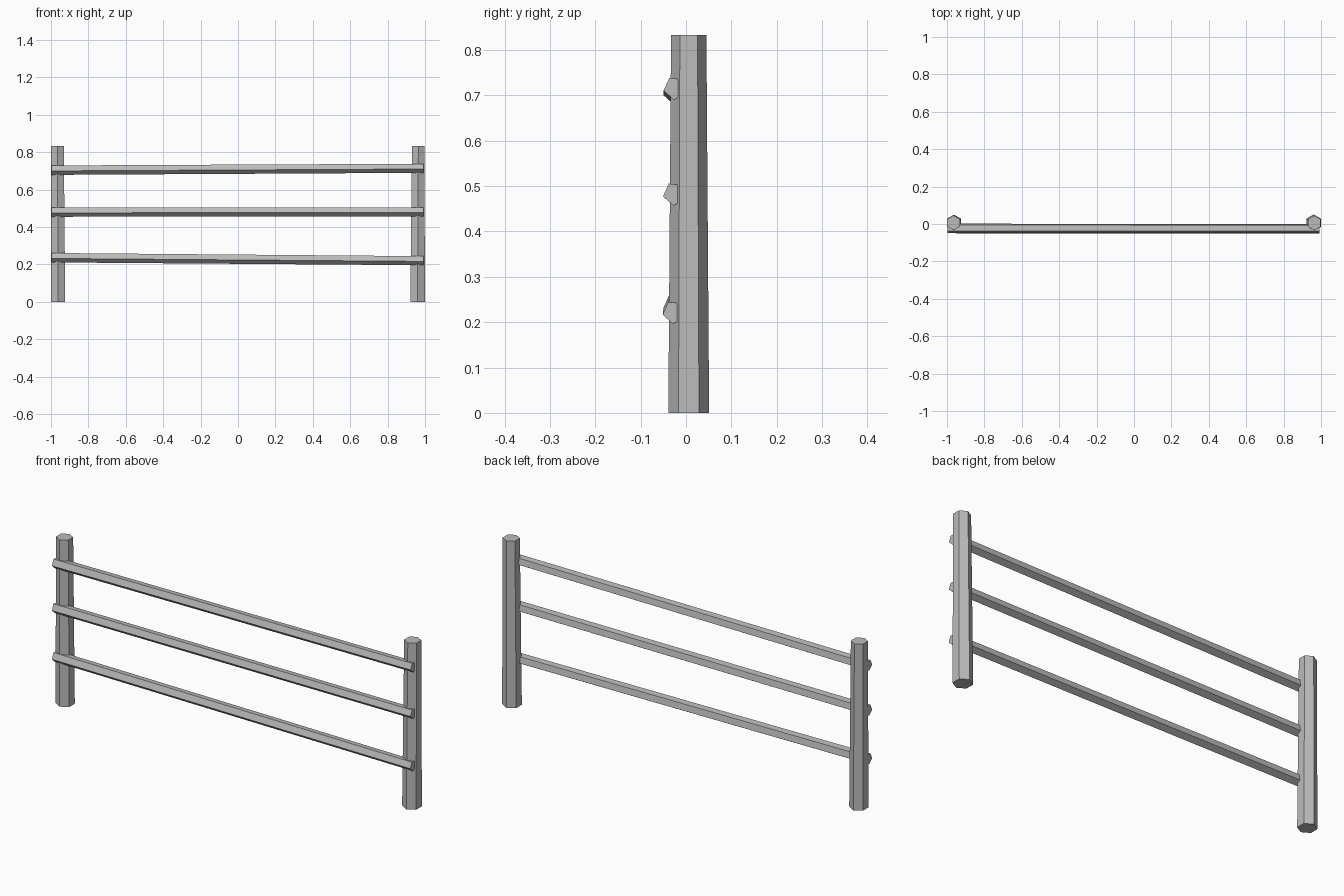
import bpy
import bmesh
from math import cos, sin, radians
from mathutils import Vector

cube = bpy.data.objects.get("Cube")
if cube:
    bpy.data.objects.remove(cube, do_unlink=True)

# Single weathered grey for the whole fence
GREY = (0.5, 0.5, 0.5, 1.0)
grey = bpy.data.materials.new("fence_grey")
grey.use_nodes = True
grey.diffuse_color = GREY
grey.node_tree.nodes["Principled BSDF"].inputs["Base Color"].default_value = GREY


def beam(name, rings, collection):
    """Join two matching polygon rings into a closed flat-sided beam."""
    bm = bmesh.new()
    a, b = [[bm.verts.new(p) for p in ring] for ring in rings]
    n = len(a)
    for i in range(n):
        j = (i + 1) % n
        bm.faces.new((a[i], a[j], b[j], b[i]))
    bm.faces.new(a)
    bm.faces.new(b)
    bmesh.ops.recalc_face_normals(bm, faces=bm.faces)
    mesh = bpy.data.meshes.new(name)
    bm.to_mesh(mesh)
    bm.free()
    mesh.materials.append(grey)
    obj = bpy.data.objects.new(name, mesh)
    collection.objects.link(obj)
    return obj


def ring(center, radius, sides, start, u, v):
    """Regular polygon around a centre, in the plane of axes u and v."""
    angles = [radians(start + 360 * i / sides) for i in range(sides)]
    return [Vector(center) + radius * (cos(t) * Vector(u) + sin(t) * Vector(v))
            for t in angles]


X, Y, Z = (1, 0, 0), (0, 1, 0), (0, 0, 1)
scene_collection = bpy.context.scene.collection

# Tapered six-sided posts: base x, top x, base radius, top radius
HEIGHT = 0.833
for name, x0, x1, r0, r1 in (
    ("right_post", -0.962, -0.965, 0.044, 0.039),
    ("left_post", 0.960, 0.964, 0.045, 0.039),
):
    beam(name, (ring((x0, 0.006, 0), r0, 6, 90, X, Y),
                ring((x1, 0.006, HEIGHT), r1, 6, 90, X, Y)), scene_collection)

# Five-sided rails, slightly crooked: (y, z) at the right and left ends
for name, right_end, left_end in (
    ("lower_rail", (-0.023, 0.238), (-0.026, 0.222)),
    ("middle_rail", (-0.023, 0.482), (-0.025, 0.483)),
    ("upper_rail", (-0.023, 0.706), (-0.024, 0.716)),
):
    beam(name, (ring((-0.997, *right_end), 0.027, 5, 48, Y, Z),
                ring((0.991, *left_end), 0.026, 5, 48, Y, Z)), scene_collection)
